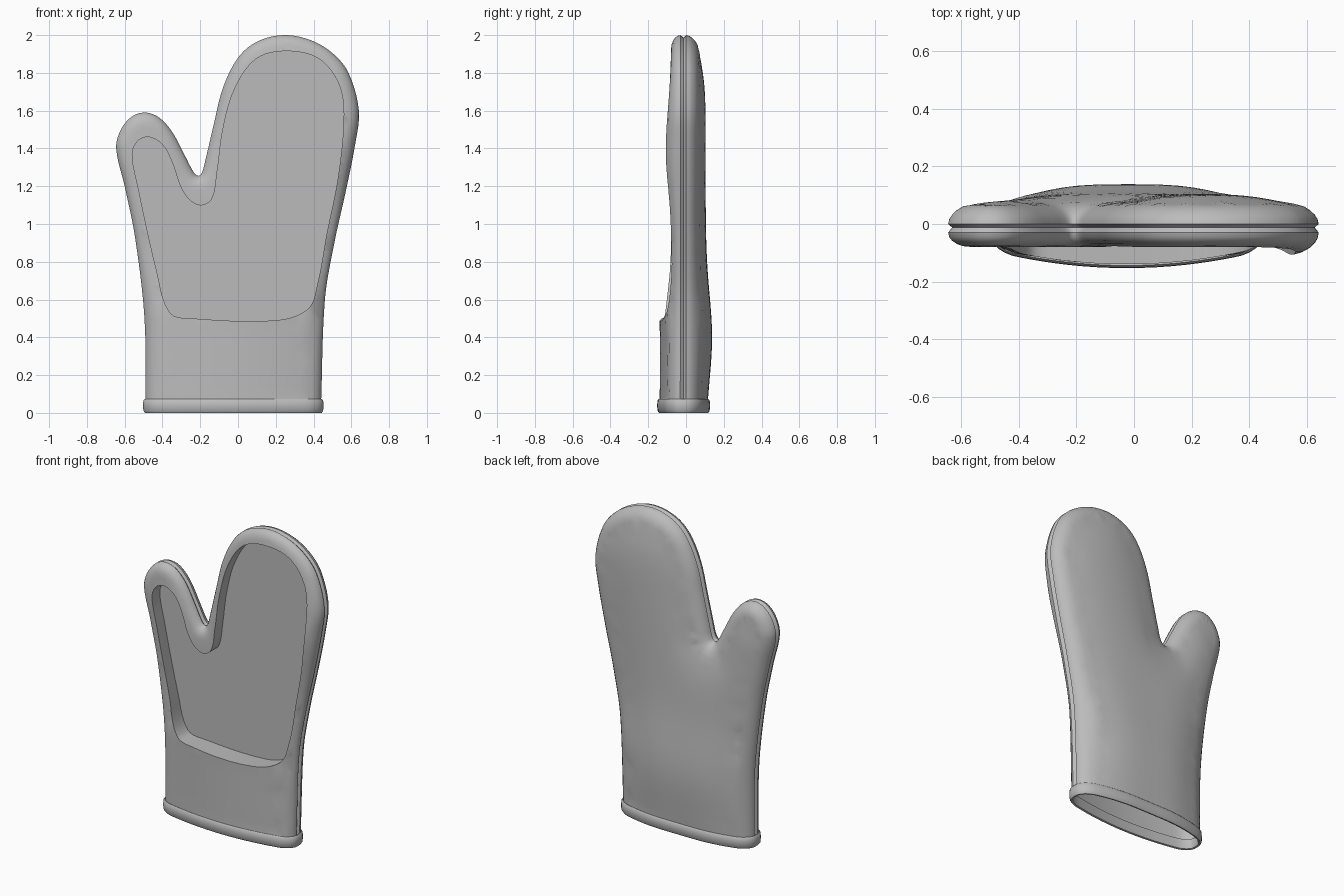
import bpy, bmesh, math
from mathutils import Vector, kdtree
from mathutils.geometry import interpolate_bezier, delaunay_2d_cdt

cube = bpy.data.objects.get("Cube")
if cube:
    bpy.data.objects.remove(cube, do_unlink=True)

SEAM_Y = -0.012
PANEL_Y = 0.0
CUFF_Z = 0.055

grey = bpy.data.materials.new("grey cloth")
grey.use_nodes = True
grey.diffuse_color = (0.5, 0.5, 0.5, 1)
grey.node_tree.nodes["Principled BSDF"].inputs["Base Color"].default_value = (0.5, 0.5, 0.5, 1)


def smooth_path(points, closed, steps=5):
    """Smooth curve through 2D points, with handles scaled to each span."""
    pts = [Vector((x, z, 0)) for x, z in points]
    n = len(pts)

    def at(i):
        return pts[i % n] if closed else pts[max(0, min(n - 1, i))]

    def tangent(i):
        return (at(i + 1) - at(i - 1)).normalized()

    path = []
    for i in range(n if closed else n - 1):
        a, b = at(i), at(i + 1)
        reach = (b - a).length / 3
        path += interpolate_bezier(a, a + tangent(i) * reach,
                                   b - tangent(i + 1) * reach, b, steps + 1)[:-1]
    if not closed:
        path.append(pts[-1])
    return [p.to_2d() for p in path]


def inside(p, poly):
    hit = False
    for a, b in zip(poly, poly[1:] + poly[:1]):
        if (a.y > p.y) != (b.y > p.y):
            if p.x < a.x + (p.y - a.y) / (b.y - a.y) * (b.x - a.x):
                hit = not hit
    return hit


def make_tree(points):
    tree = kdtree.KDTree(len(points))
    for i, p in enumerate(points):
        tree.insert(p.to_3d(), i)
    tree.balance()
    return tree


# Silhouette from the cuff, round the thumb and the hand, back to the cuff
outline = smooth_path([
    (-.49, CUFF_Z), (-.495, .5), (-.545, .93), (-.6, 1.2), (-.645, 1.4), (-.62, 1.5),
    (-.56, 1.57), (-.49, 1.59), (-.42, 1.565), (-.35, 1.49), (-.28, 1.36),
    (-.235, 1.275), (-.21, 1.255), (-.19, 1.275), (-.17, 1.35), (-.13, 1.52),
    (-.08, 1.72), (0, 1.88), (.1, 1.965), (.24, 2), (.38, 1.975), (.5, 1.905),
    (.585, 1.8), (.64, 1.6), (.62, 1.42), (.57, 1.17), (.51, .9), (.46, .6), (.44, CUFF_Z)], False)

# Palm opening
opening = smooth_path([
    (-.56, 1.37), (-.53, 1.44), (-.47, 1.46), (-.4, 1.42), (-.35, 1.33), (-.29, 1.17),
    (-.21, 1.1), (-.14, 1.13), (-.11, 1.28), (-.08, 1.5), (-.02, 1.71), (.09, 1.87),
    (.24, 1.915), (.42, 1.88), (.53, 1.75), (.56, 1.58), (.53, 1.25), (.47, .95),
    (.42, .68), (.37, .55), (.2, .49), (-.24, .5), (-.36, .53), (-.43, .75), (-.53, 1.2)], True)

outline_tree, opening_tree = make_tree(outline), make_tree(opening)
normals = []
for i in range(len(outline)):
    t = (outline[min(i + 1, len(outline) - 1)] - outline[max(i - 1, 0)]).normalized()
    normals.append(Vector((t.y, -t.x)))

# Bottom edge of the cuff, denser near the side seams
left, right = outline[0].x, outline[-1].x
SPANS = 28
cuff_line = [Vector(((left + right) / 2 + (right - left) / 2 * math.cos(math.pi * i / SPANS), CUFF_Z))
             for i in range(1, SPANS)]
border = outline + cuff_line


def edge_distance(p):
    return outline_tree.find(p.to_3d())[2]


def swell(d, radius, power=0.5):
    t = min(d / radius, 1)
    return (1 - (1 - t) ** 2) ** power


def front_y(p):
    d = edge_distance(p)
    fade = max(0, min(1, (0.88 - p.y) / 0.33))
    fade = fade * fade * (3 - 2 * fade)
    belly = 0.06 * fade * max(0, 1 - ((p.x + 0.025) / 0.47) ** 2)
    side = 0.028 * math.exp(-((p.x - 0.55) / 0.15) ** 2 - ((p.y - 1.38) / 0.3) ** 2)
    return SEAM_Y - 0.018 - 0.05 * swell(d, 0.08) - belly - side * swell(d, 0.08)


def back_y(p):
    d = edge_distance(p)
    belly = 0.055 + 0.035 * math.exp(-((p.y - 0.4) / 0.3) ** 2)
    return SEAM_Y + 0.012 + 0.05 * swell(d, 0.08) + belly * swell(d, 0.36, 1)


def add_object(name, bm):
    mesh = bpy.data.meshes.new(name)
    bm.to_mesh(mesh)
    bm.free()
    mesh.materials.append(grey)
    ob = bpy.data.objects.new(name, mesh)
    bpy.context.collection.objects.link(ob)
    bpy.ops.object.select_all(action='DESELECT')
    ob.select_set(True)
    bpy.context.view_layer.objects.active = ob
    bpy.ops.object.shade_smooth_by_angle(angle=math.radians(42))
    return ob


def extrude_to(bm, edges, place):
    """Extrude edges and move the new vertices with a placing function."""
    new = bmesh.ops.extrude_edge_only(bm, edges=edges)["geom"]
    for v in new:
        if isinstance(v, bmesh.types.BMVert):
            v.co = place(v.co)


def groove(co):
    p = Vector((co.x, co.z))
    p += normals[outline_tree.find(p.to_3d())[1]] * 0.014
    return Vector((p.x, SEAM_Y, p.y))


def cloth_half(name, depth, facing, hole):
    """One half of the mitt, padded up from the seam."""
    points = list(border)
    n = len(points)
    edges = [(i, (i + 1) % n) for i in range(n)]
    if hole:
        m = len(opening)
        points += opening
        edges += [(n + i, n + (i + 1) % m) for i in range(m)]
    extra = [p + k * d for d in (0.004, 0.014, 0.03, 0.052, 0.08)
             for p, k in zip(outline, normals)]
    step = 0.045
    for i in range(-15, 16):
        for j in range(2, 45):
            p = Vector(((i + 0.5 * (j % 2)) * step, j * step))
            if edge_distance(p) > 0.105:
                extra.append(p)
    for p in extra:
        near_hole = hole and (inside(p, opening) or opening_tree.find(p.to_3d())[2] < 0.014)
        if p.y > CUFF_Z + 0.005 and inside(p, border) and not near_hole:
            points.append(p)
    flat, _, tris, *_ = delaunay_2d_cdt(points, edges, [], 0, 1e-5)

    bm = bmesh.new()
    verts = [bm.verts.new((p.x, depth(p), p.y)) for p in flat]
    for tri in tris:
        mid = sum((flat[i] for i in tri), Vector((0, 0))) / len(tri)
        if inside(mid, border) and not (hole and inside(mid, opening)):
            face = bm.faces.new([verts[i] for i in tri])
            face.normal_update()
            if face.normal.y * facing < 0:
                face.normal_flip()
    bmesh.ops.delete(bm, geom=[v for v in bm.verts if not v.link_faces], context='VERTS')

    # Relax the padding away from the seam
    soft = [v for v in bm.verts if not v.is_boundary
            and edge_distance(Vector((v.co.x, v.co.z))) > 0.07]
    for _ in range(8):
        bmesh.ops.smooth_vert(bm, verts=soft, factor=0.5, use_axis_y=True)

    # Tuck the rim into the seam, and drop the opening's walls to the palm
    seam, lip = [], []
    for e in bm.edges:
        if e.is_boundary:
            dist = [edge_distance(Vector((v.co.x, v.co.z))) for v in e.verts]
            if max(dist) < 1e-4:
                seam.append(e)
            elif min(v.co.z for v in e.verts) > CUFF_Z + 0.1:
                lip.append(e)
    extrude_to(bm, seam, groove)
    if lip:
        extrude_to(bm, lip, lambda co: Vector((co.x, PANEL_Y, co.z)))
    add_object(name, bm)


cloth_half("back_half", back_y, 1, False)
cloth_half("front_half", front_y, -1, True)

# Flat palm panel at the bottom of the recess
bm = bmesh.new()
panel = bm.faces.new([bm.verts.new((p.x, PANEL_Y, p.y)) for p in opening])
panel.normal_update()
if panel.normal.y > 0:
    panel.normal_flip()
bmesh.ops.triangulate(bm, faces=[panel])
add_object("palm_panel", bm)

# Rounded hem swept around the cuff opening
across = [outline[-1]] + cuff_line + [outline[0]]
loop = [Vector((p.x, back_y(p))) for p in across]
loop += [Vector((p.x, front_y(p))) for p in reversed(across)]
section = [(-.012, .065), (.004, .074), (.011, .066), (.013, .04), (.011, .012),
           (.003, 0), (-.008, .003), (-.012, .015)]
bm = bmesh.new()
rings = []
for i, p in enumerate(loop):
    t = (loop[(i + 1) % len(loop)] - loop[i - 1]).normalized()
    out = Vector((t.y, -t.x))
    rings.append([bm.verts.new((p.x + out.x * o, p.y + out.y * o, z)) for o, z in section])
for i, ring in enumerate(rings):
    after = rings[(i + 1) % len(rings)]
    for k in range(len(section)):
        j = (k + 1) % len(section)
        bm.faces.new((ring[k], ring[j], after[j], after[k]))
bmesh.ops.recalc_face_normals(bm, faces=bm.faces)
add_object("cuff_hem", bm)
